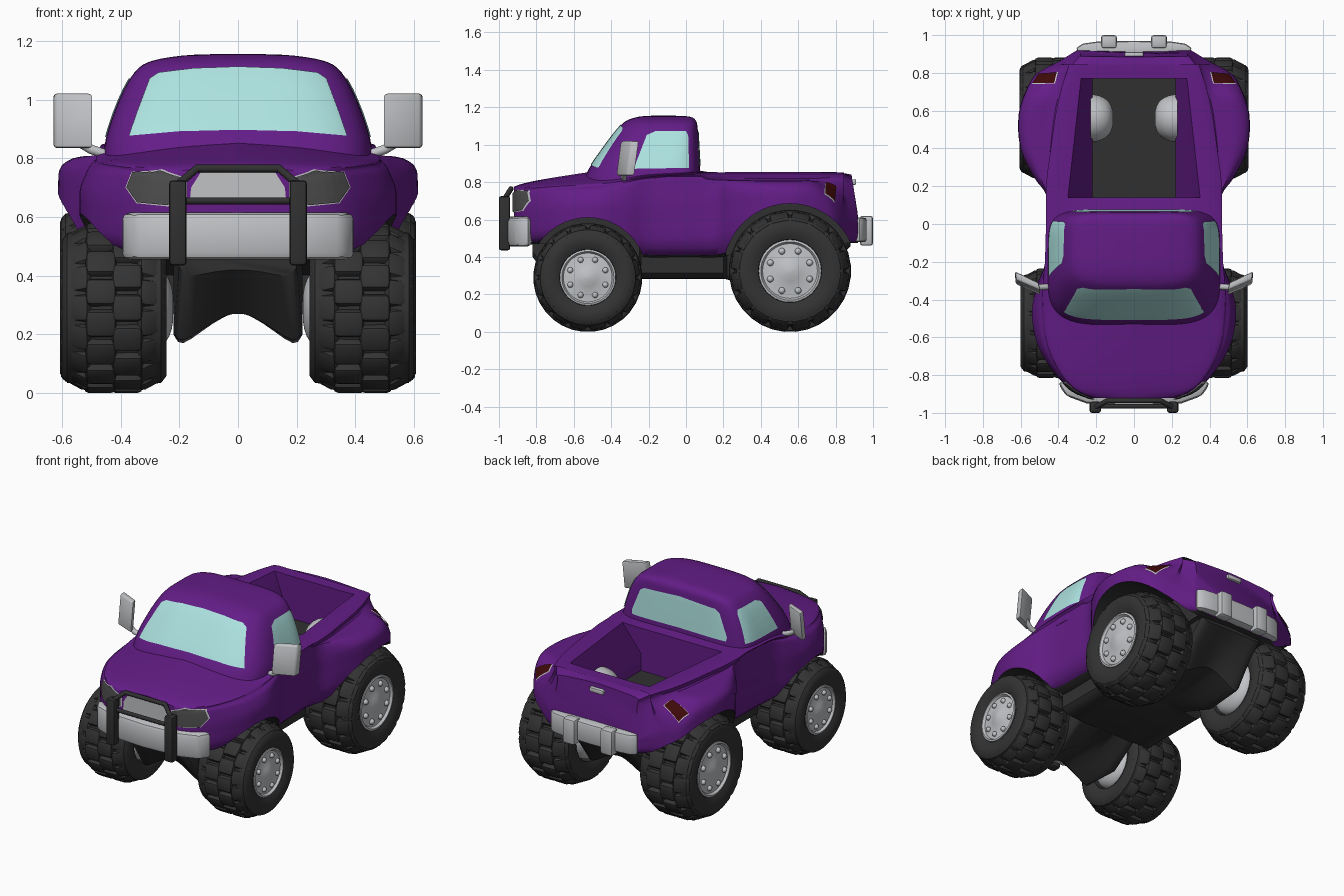
import bpy, bmesh, math
from mathutils import Matrix, Vector
from mathutils.bvhtree import BVHTree

old = bpy.data.objects.get("Cube")
if old:
    bpy.data.objects.remove(old)


def material(name, *rgb):
    m = bpy.data.materials.new(name)
    m.use_nodes = True
    m.diffuse_color = (*rgb, 1)
    m.node_tree.nodes["Principled BSDF"].inputs["Base Color"].default_value = (*rgb, 1)
    return m


PURPLE = material("purple paint", .125, .012, .24)
RUBBER = material("tyre rubber", .033, .033, .033)
DARK = material("dark chassis", .03, .03, .03)
SILVER = material("silver metal", .53, .54, .56)
GLASS = material("pale teal glass", .42, .77, .75)
LENS = material("headlight lens", .075, .075, .078)
RED = material("tail light red", .05, .003, .003)
made = []


def finish(name, bm, mats, bevel=0):
    bmesh.ops.recalc_face_normals(bm, faces=bm.faces)
    if bevel:
        sharp = [e for e in bm.edges if e.calc_face_angle(0) > .6]
        bmesh.ops.bevel(bm, geom=sharp, offset=bevel, segments=2, profile=.5, affect='EDGES')
    me = bpy.data.meshes.new(name)
    bm.to_mesh(me)
    bm.free()
    for m in mats:
        me.materials.append(m)
    ob = bpy.data.objects.new(name, me)
    bpy.context.collection.objects.link(ob)
    made.append(ob)
    return ob


def loft(name, rings, *mats, bevel=0):
    bm = bmesh.new()
    vs = [[bm.verts.new(p) for p in r] for r in rings]
    for a, b in zip(vs, vs[1:]):
        for i in range(len(a)):
            j = (i + 1) % len(a)
            bm.faces.new((a[i], a[j], b[j], b[i]))
    bm.faces.new(vs[0])
    bm.faces.new(vs[-1])
    return finish(name, bm, mats, bevel)


def slab(name, outline, z0, z1, mat, bevel, lean=0):
    return loft(name, [[(x, y + d, z) for x, y in outline] for z, d in ((z0, 0), (z1, lean))],
                mat, bevel=bevel)


def lathe(name, profile, centre, mat, steps=48):
    turn = [math.tau * i / steps for i in range(steps)]
    return loft(name, [[Vector(centre) + Vector((x, r * math.cos(a), r * math.sin(a)))
                        for a in turn] for x, r in profile], mat)


def dome(name, base, depth, radius, mat):
    arc = [math.pi / 2 * k / 8 for k in range(9)]
    lathe(name, [(depth * math.sin(a), radius * math.cos(a) ** .7 + .001) for a in arc], base, mat)


def spline(pts, n):
    """Smooth curve passing through every point."""
    pts = [Vector(p) for p in pts]
    ext = [pts[0]] + pts + [pts[-1]]
    out = []
    for a, b, c, d in zip(ext, ext[1:], ext[2:], ext[3:]):
        for k in range(n):
            t = k / n
            out.append(b + (c - a) * t / 2 + (a * 2 - b * 5 + c * 4 - d) * t * t / 2
                       + (b * 3 - a - c * 3 + d) * t ** 3 / 2)
    return out + [pts[-1]]


def mirrored(half):
    return half + [(-x, y) for x, y in reversed(half) if x > 0]


def bake(ob):
    bpy.context.view_layer.update()
    deps = bpy.context.evaluated_depsgraph_get()
    return bpy.data.meshes.new_from_object(ob.evaluated_get(deps))


def tube(name, pts, radius, mat):
    cu = bpy.data.curves.new(name, 'CURVE')
    cu.dimensions, cu.bevel_depth, cu.use_fill_caps = '3D', radius, True
    sp = cu.splines.new('POLY')
    sp.points.add(len(pts) - 1)
    for p, co in zip(sp.points, pts):
        p.co = (*co, 1)
    tmp = bpy.data.objects.new("path", cu)
    bpy.context.collection.objects.link(tmp)
    me = bake(tmp)
    me.materials.clear()
    me.materials.append(mat)
    bpy.data.objects.remove(tmp)
    ob = bpy.data.objects.new(name, me)
    bpy.context.collection.objects.link(ob)
    made.append(ob)


def plate(name, outline, axis, sign, target, mat, lift=.004, grow=1):
    """Thin plate laid on the target surface, seen along the given axis."""
    src = bmesh.new()
    src.from_mesh(target.data)
    tree = BVHTree.FromBMesh(src)
    src.free()
    mid = sum((Vector(p) for p in outline), Vector((0, 0))) / len(outline)
    bm = bmesh.new()
    ring = []
    for p in outline:
        co = list(mid + (Vector(p) - mid) * grow)
        co.insert(axis, 0)
        ring.append(bm.verts.new(co))
    bm.faces.new(ring)
    bmesh.ops.triangulate(bm, faces=bm.faces)
    for _ in range(4):
        bmesh.ops.subdivide_edges(bm, edges=bm.edges, cuts=1, use_grid_fill=True)
    ray = Vector((0, 0, 0))
    ray[axis] = -sign
    for v in list(bm.verts):
        hit, normal, _, _ = tree.ray_cast(v.co - ray * 2, ray)
        if hit:
            v.co = hit + (normal if normal.dot(ray) < 0 else -normal) * lift
        else:
            bm.verts.remove(v)
    finish(name, bm, [mat])


# Lower body: y, bottom z, width, width z, shoulder, shoulder z, centre z
stations = [
    (-.92, .48, .23, .62, .2, .755, .775), (-.88, .47, .325, .62, .29, .77, .79),
    (-.79, .48, .42, .62, .37, .78, .81), (-.64, .48, .51, .64, .43, .79, .835),
    (-.47, .46, .54, .65, .45, .8, .86), (-.32, .43, .51, .63, .46, .82, .88),
    (-.2, .41, .465, .62, .455, .84, .87), (0, .41, .455, .62, .45, .85, .87),
    (.15, .41, .46, .64, .45, .85, .85), (.25, .43, .53, .69, .445, .85, .85),
    (.4, .46, .6, .72, .425, .85, .85), (.58, .48, .61, .72, .4, .85, .85),
    (.72, .48, .565, .69, .37, .85, .85), (.8, .48, .51, .62, .345, .85, .85),
    (.86, .48, .4, .58, .325, .845, .85), (.92, .48, .3, .57, .28, .82, .84)]
rings = []
for y, zb, w, zw, s, zs, zc in spline(stations, 4):
    step, drop = (.1, .04) if y > .1 else (.4, .02)
    fall = .05 + .7 * max(0, y - .68)
    half = spline([(0, zb), (w * .88, zb), (w, zw), (s + (w - s) * .75, zs - fall),
                   (s + (w - s) * step, zs - drop), (s, zs), (s * .5, zs * .3 + zc * .7),
                   (0, zc)], 4)
    ring = mirrored([(abs(x), z) for x, z in half])
    rings.append([(x, y - (.16 * max(0, z - .62) if y > .85 else 0), z) for x, z in ring])
body = loft("body", rings, PURPLE, DARK)
for f in body.data.polygons:
    f.material_index = int(f.normal.z < -.9)

# Bed opening and wheel arches
cutters = [loft("bed_cutter", [[(-a, .14, z), (a, .14, z), (b, .77, z), (-b, .77, z)]
                for a, b, z in ((.22, .22, .3), (.22, .22, .69), (.35, .28, .85), (.37, .29, 1))],
                PURPLE, DARK)]
for side in (1, -1):
    for y, z, r in ((-.525, .295, .315), (.556, .33, .355)):
        arch = lathe("arch_cutter", [(side * .25, r), (side * .8, r)], (0, y, z), PURPLE)
        arch.data.materials.append(DARK)
        for f in arch.data.polygons:
            f.material_index = 1
        cutters.append(arch)
for c in cutters:
    c.hide_render = True
    mod = body.modifiers.new("cut", 'BOOLEAN')
    mod.operation, mod.object, mod.solver = 'DIFFERENCE', c, 'EXACT'
cut_mesh = bake(body)
body.modifiers.clear()
body.data = cut_mesh
for c in cutters:
    made.remove(c)
    bpy.data.objects.remove(c)

# Cab: z, front y, rear y, half width
rings = []
for z, yf, yr, b in spline([(.78, -.56, .08, .46), (.87, -.52, .075, .45), (1, -.43, .068, .405),
                            (1.09, -.36, .062, .355), (1.13, -.315, .052, .3),
                            (1.15, -.25, .02, .19), (1.155, -.18, -.06, .08)], 3):
    mid, a, ring = (yf + yr) / 2, (yr - yf) / 2, []
    for i in range(72):
        c, s = math.cos(math.tau * i / 72), math.sin(math.tau * i / 72)
        e = 2 / (3.6 if s < 0 else 6)
        ring.append((b * math.copysign(abs(c) ** e, c), mid + a * math.copysign(abs(s) ** e, s), z))
    rings.append(ring)
cab = loft("cab", rings, PURPLE)

# Windows
plate("windshield", mirrored([(0, .895), (.2, .89), (.37, .875), (.345, .95), (.3, 1.07),
                              (.27, 1.09), (.15, 1.105), (0, 1.11)]), 1, -1, cab, GLASS)
plate("rear_window", mirrored([(0, .89), (.33, .885), (.335, .91), (.28, 1.05), (.25, 1.07),
                               (0, 1.085)]), 1, 1, cab, GLASS)
for side in (1, -1):
    plate("side_window", [(-.28, .87), (-.21, 1.05), (-.165, 1.07), (0, 1.07), (.01, 1.05),
                          (.015, .875)], 0, side, cab, GLASS)

# Lights and grille
plate("grille", mirrored([(0, .645), (.165, .645), (.16, .7), (.125, .755), (0, .755)]),
      1, -1, body, SILVER)
for side in (1, -1):
    head = [(side * x, z) for x, z in ((.375, .7), (.355, .75), (.26, .757), (.18, .73),
                                       (.18, .665), (.24, .64), (.34, .65))]
    tail = [(side * x, y) for x, y in ((.42, .745), (.405, .8), (.5, .79), (.535, .74))]
    for label, shape, axis, facing, mat in (("headlight", head, 1, -1, LENS),
                                            ("tail_light", tail, 2, 1, RED)):
        plate(label + "_trim", shape, axis, facing, body, SILVER, .003, 1.07)
        plate(label, shape, axis, facing, body, mat, .008)

# Bumpers, tailgate handle and bull bar
slab("front_bumper", mirrored([(0, -.965), (.25, -.95), (.36, -.91), (.405, -.84), (.35, -.82),
                               (.25, -.87), (0, -.88)]), .455, .615, SILVER, .025)
slab("rear_bumper", mirrored([(0, .97), (.2, .965), (.27, .955), (.31, .93), (.28, .89), (0, .89)]),
     .48, .61, SILVER, .015)
slab("tailgate_handle", [(-.05, .87), (.05, .87), (.05, .91), (-.05, .91)], .785, .815, SILVER, .008)
for side in (1, -1):
    slab("bumper_post", [(side * x, y) for x, y in ((.09, .93), (.175, .93), (.175, 1), (.09, 1))],
         .46, .62, SILVER, .015)
    slab("bull_bar_post", [(side * x, y) for x, y in ((.175, -.94), (.235, -.94), (.235, -1),
                                                      (.175, -1))], .435, .725, DARK, .012)
tube("bull_bar_hoop", [(-.205, -.97, .71), (-.14, -.935, .765), (.14, -.935, .765),
                       (.205, -.97, .71)], .014, DARK)
tube("bull_bar_rail", [(-.2, -.965, .655), (.2, -.965, .655)], .012, DARK)

# Wing mirrors
for side in (1, -1):
    slab("mirror", [(side * x, y) for x, y in ((.495, -.375), (.505, -.335), (.63, -.275), (.625, -.32))],
         .835, 1.02, SILVER, .01, .025)
    tube("mirror_arm", [(side * .44, -.33, .81), (side * .5, -.335, .83), (side * .55, -.32, .86)],
         .016, SILVER)

# Chassis and bed floor: y, half width, centre z, edge z, top z
rings = []
for y, w, zc, ze, zt in [(-.82, .2, .42, .4, .48), (-.66, .22, .27, .18, .48),
                         (-.42, .22, .27, .17, .48), (-.25, .22, .29, .29, .48),
                         (-.24, .34, .285, .285, .45), (.13, .34, .285, .285, .45),
                         (.135, .34, .285, .285, .58), (.2, .34, .285, .285, .58),
                         (.22, .22, .29, .28, .58), (.45, .22, .28, .2, .58),
                         (.68, .22, .3, .22, .58), (.78, .22, .4, .36, .58),
                         (.88, .22, .46, .46, .5)]:
    low = spline([(0, zc), (w * .15, zc * .95 + ze * .05), (w * .4, zc * .65 + ze * .35),
                  (w * .85, ze), (w, ze + .03)], 3)
    rings.append([(x, y, z) for x, z in mirrored([(x, z) for x, z in low] + [(w, zt)])])
loft("chassis", rings, DARK)

# Domes on the bed walls
for side in (1, -1):
    dome("bed_dome", (side * .23, .56, .63), -side * .12, .125, SILVER)

# Wheels
for place, y, R, cx in (("front", -.525, .29, .422), ("rear", .556, .325, .428)):
    for side, word in ((1, "left"), (-1, "right")):
        tag, at, hw = f"{place}_{word}_", (side * cx, y, R), .178
        wall = [(.6, .5), (.9, .52), (1, .63), (1, .8), (.9, .88), (.5, .915), (0, .925)]
        wall += [(-x, r) for x, r in wall[-2::-1]]
        lathe(tag + "tyre", [(x * hw, r * R) for x, r in wall], at, RUBBER)
        rim = [(.6, .51), (.92, .515), (.94, .48), (.86, .45), (.88, .25), (.93, .17),
               (.98, .06), (.99, .01)]
        lathe(tag + "rim", [(side * x * hw, r * R) for x, r in rim], at, SILVER)
        dome(tag + "inner_hub", (side * .3, y, R), -side * .08, .49 * R, SILVER)
        bm = bmesh.new()
        for k in range(8):
            a = math.tau * (k + .5) / 8
            spot = Vector(at) + Vector((side * .88 * hw, .35 * R * math.cos(a), .35 * R * math.sin(a)))
            bmesh.ops.create_icosphere(bm, subdivisions=2, radius=.055 * R,
                                       matrix=Matrix.Translation(spot))
        finish(tag + "wheel_nuts", bm, [SILVER])
        # Staggered tread lugs: offset, drop, tilt, phase
        bm = bmesh.new()
        for ox, drop, tilt, phase in ((-.122, .055, -.5, 0), (-.045, .03, 0, .5),
                                      (.045, .03, 0, 0), (.122, .055, .5, .5)):
            for k in range(16):
                spin = Matrix.Rotation(math.tau * (k + phase) / 16, 4, 'X')
                bmesh.ops.create_cube(bm, size=1, matrix=Matrix.Translation(at) @ spin
                                      @ Matrix.Translation((ox, 0, R - drop))
                                      @ Matrix.Rotation(tilt, 4, 'Y')
                                      @ Matrix.Diagonal((.105, R * .32, .06, 1)))
        finish(tag + "tread", bm, [RUBBER], .018)

# Smooth shading with sharp edges kept
bpy.ops.object.select_all(action='DESELECT')
for ob in made:
    ob.select_set(True)
bpy.context.view_layer.objects.active = body
bpy.ops.object.shade_smooth_by_angle(angle=math.radians(38))
